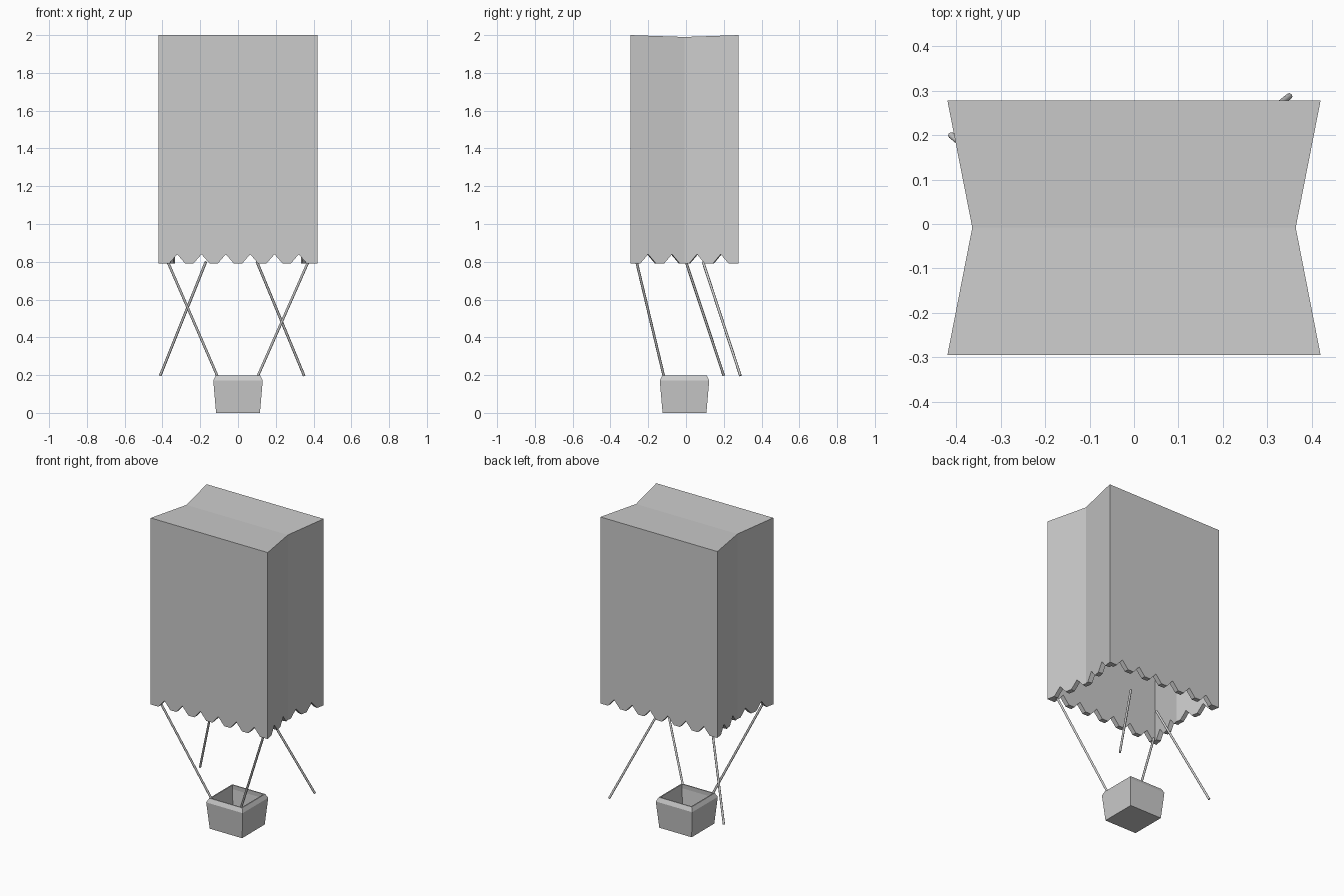
import bpy, bmesh
from mathutils import Vector

cube = bpy.data.objects.get("Cube")
if cube:
    bpy.data.objects.remove(cube, do_unlink=True)

grey = bpy.data.materials.new("light_grey")
grey.use_nodes = True
grey.diffuse_color = (0.6, 0.6, 0.6, 1)
grey.node_tree.nodes["Principled BSDF"].inputs["Base Color"].default_value = (0.6, 0.6, 0.6, 1)


def finish(bm, name):
    bmesh.ops.remove_doubles(bm, verts=bm.verts, dist=0.0005)
    bmesh.ops.recalc_face_normals(bm, faces=bm.faces)
    mesh = bpy.data.meshes.new(name)
    bm.to_mesh(mesh)
    bm.free()
    mesh.materials.append(grey)
    obj = bpy.data.objects.new(name, mesh)
    bpy.context.collection.objects.link(obj)
    return obj


# Paper bag: upside down, folded sides, zigzag cut lower edge
W, PINCH = 0.42, 0.364
FRONT, MID, BACK = -0.295, -0.008, 0.278
HEM, TIP, TOP, DIP = 0.79, 0.84, 2.0, 1.99
HALF = 0.043


def panel(bm, a, b, notches):
    """Wall from a to b, each an (x, y, top z), with notches at fractions of its length."""
    p, q = Vector(a), Vector(b)
    half = HALF / (q - p).length
    steps = [(0, HEM)]
    for t in notches:
        steps += [(t - half, HEM), (t, TIP), (t + half, HEM)]
    steps.append((1, HEM))
    ring = [(*p.lerp(q, t).xy, z) for t, z in steps] + [b, a]
    bm.faces.new([bm.verts.new(c) for c in ring])


bm = bmesh.new()
wide = [(i + 0.76) / 6.52 for i in range(6)]
for y in (FRONT, BACK):
    panel(bm, (-W, y, TOP), (W, y, TOP), wide)
    # Half of the bag's closed end
    bm.faces.new([bm.verts.new(c) for c in
                  ((-W, y, TOP), (W, y, TOP), (PINCH, MID, DIP), (-PINCH, MID, DIP))])
for s in (-1, 1):
    panel(bm, (s * W, FRONT, TOP), (s * PINCH, MID, DIP), (0.33, 0.77))
    panel(bm, (s * PINCH, MID, DIP), (s * W, BACK, TOP), (0.23, 0.67))
bag = finish(bm, "paper_bag")
solid = bag.modifiers.new("wall_thickness", 'SOLIDIFY')
solid.thickness = 0.03
solid.offset = -1
solid.use_even_offset = True

# Open basket: stacked square rings, outside up and inside down
bm = bmesh.new()
profile = [(0.116, 0), (0.131, 0.172), (0.118, 0.198), (0.111, 0.198), (0.113, 0.17), (0.1, 0.015)]
rings = [[bm.verts.new((sx * r, MID + sy * r, z))
          for sx, sy in ((-1, -1), (1, -1), (1, 1), (-1, 1))] for r, z in profile]
for low, high in zip(rings, rings[1:]):
    for i in range(4):
        j = (i + 1) % 4
        bm.faces.new((low[i], low[j], high[j], high[i]))
bm.faces.new(rings[0])
bm.faces.new(rings[-1])
finish(bm, "basket")

# Thin rods, two reaching the basket and two splayed out behind
rods = {
    "front_right_rod": ((-0.372, -0.262, 0.8), (-0.11, -0.118, 0.197)),
    "front_left_rod": ((0.372, -0.262, 0.8), (0.106, -0.118, 0.197)),
    "back_right_rod": ((-0.17, 0.0, 0.8), (-0.412, 0.2, 0.197)),
    "back_left_rod": ((0.1, 0.09, 0.8), (0.35, 0.288, 0.197)),
}
for name, (a, b) in rods.items():
    a, b = Vector(a), Vector(b)
    bm = bmesh.new()
    bmesh.ops.create_cone(bm, cap_ends=True, segments=8, radius1=0.007, radius2=0.007,
                          depth=(b - a).length)
    rod = finish(bm, name)
    rod.location = (a + b) / 2
    rod.rotation_euler = (b - a).to_track_quat('Z', 'Y').to_euler()
    for poly in rod.data.polygons:
        poly.use_smooth = len(poly.vertices) == 4
